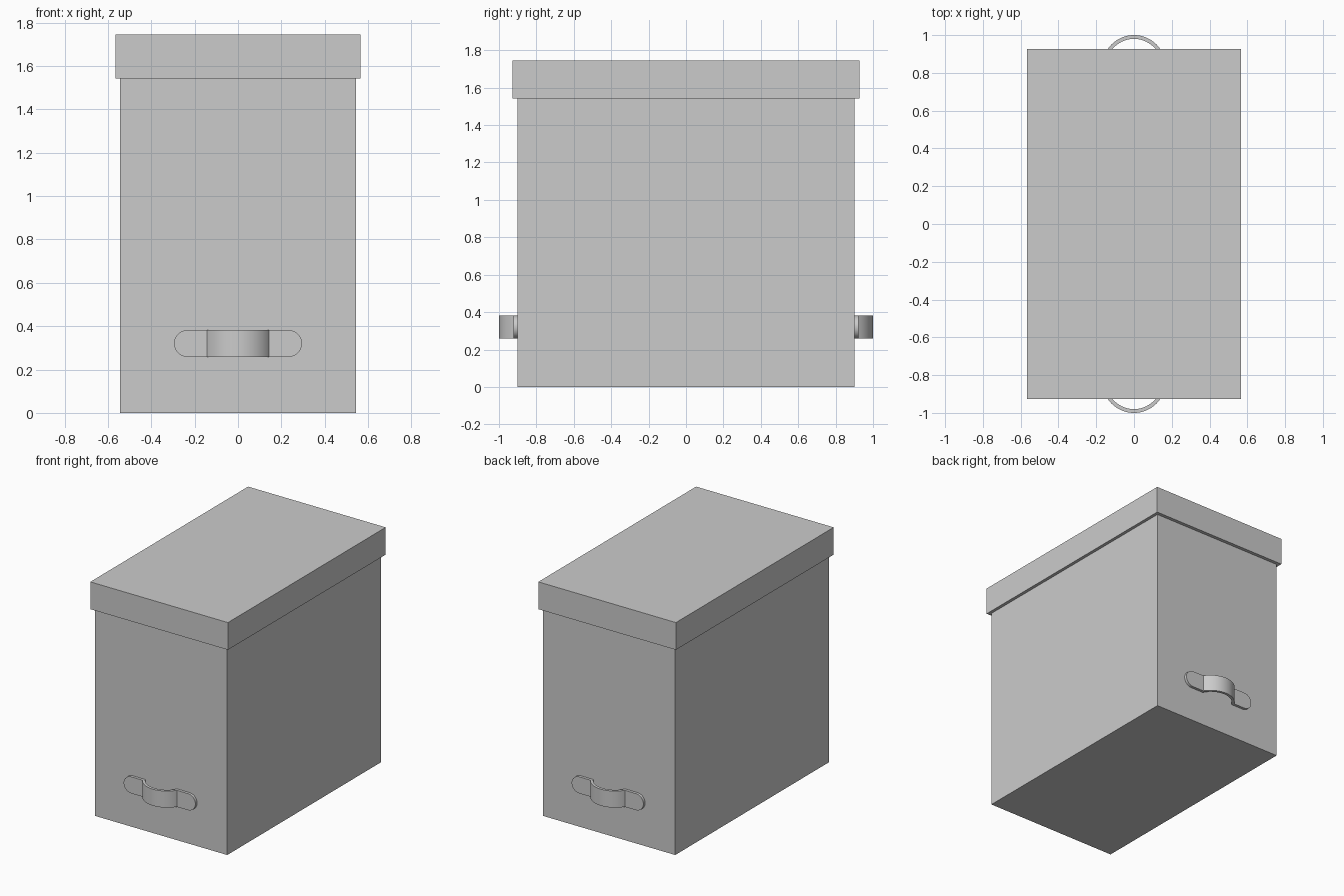
import bpy, bmesh, math

if "Cube" in bpy.data.objects:
    bpy.data.objects.remove(bpy.data.objects["Cube"])


def add_mesh(name, bm):
    bmesh.ops.recalc_face_normals(bm, faces=bm.faces)
    mesh = bpy.data.meshes.new(name)
    bm.to_mesh(mesh)
    bm.free()
    obj = bpy.data.objects.new(name, mesh)
    bpy.context.collection.objects.link(obj)
    return obj


def box(name, hx, hy, z0, z1):
    bm = bmesh.new()
    bmesh.ops.create_cube(bm, size=1)
    for v in bm.verts:
        v.co = (v.co.x * 2 * hx, v.co.y * 2 * hy, z0 + (v.co.z + 0.5) * (z1 - z0))
    return add_mesh(name, bm)


BODY_X, BODY_Y = 0.543, 0.902

# Case: thin base plate, tall body and overhanging lid
box("base_plate", BODY_X, BODY_Y, 0, 0.006)
box("box_body", BODY_X, BODY_Y, 0.006, 1.6)
box("lid", BODY_X + 0.023, BODY_Y + 0.025, 1.541, 1.744)


def handle(name, side):
    """Strap handle: flat tabs with round ends and an arched grip, lofted along x."""
    half_h, half_len, mid_z, thick = 0.0615, 0.295, 0.32, 0.02
    radius, cy = 0.168, 0.832
    front = BODY_Y + thick
    a_out = math.acos((front - cy) / radius)
    a_in = math.acos((BODY_Y - cy) / (radius - thick))

    # Right half, as stations: (outer x, outer y, inner x, inner y, half height)
    half = []
    for i in range(15):
        t = i / 14
        ao, ai = a_out * t, a_in * t
        half.append((radius * math.sin(ao), cy + radius * math.cos(ao),
                     (radius - thick) * math.sin(ai),
                     cy + (radius - thick) * math.cos(ai), half_h))
    for i in range(13):
        a = math.pi / 2 * i / 12
        x = half_len - half_h + half_h * math.sin(a)
        half.append((x, front, x, BODY_Y - 0.001, half_h * math.cos(a)))
    left = [(-s[0], s[1], -s[2], s[3], s[4]) for s in reversed(half[1:])]

    bm = bmesh.new()
    rings = [[bm.verts.new((x, side * y, mid_z + z)) for x, y, z in
              ((xo, yo, h), (xo, yo, -h), (xi, yi, -h), (xi, yi, h))]
             for xo, yo, xi, yi, h in left + half]
    for a, b in zip(rings, rings[1:]):
        for k in range(4):
            n = (k + 1) % 4
            bm.faces.new((a[k], a[n], b[n], b[k]))
    bmesh.ops.remove_doubles(bm, verts=bm.verts, dist=1e-5)
    obj = add_mesh(name, bm)
    bpy.ops.object.select_all(action='DESELECT')
    obj.select_set(True)
    bpy.context.view_layer.objects.active = obj
    bpy.ops.object.shade_smooth_by_angle(angle=math.radians(30))


# Matching handles at both ends
handle("front_handle", -1)
handle("back_handle", 1)
